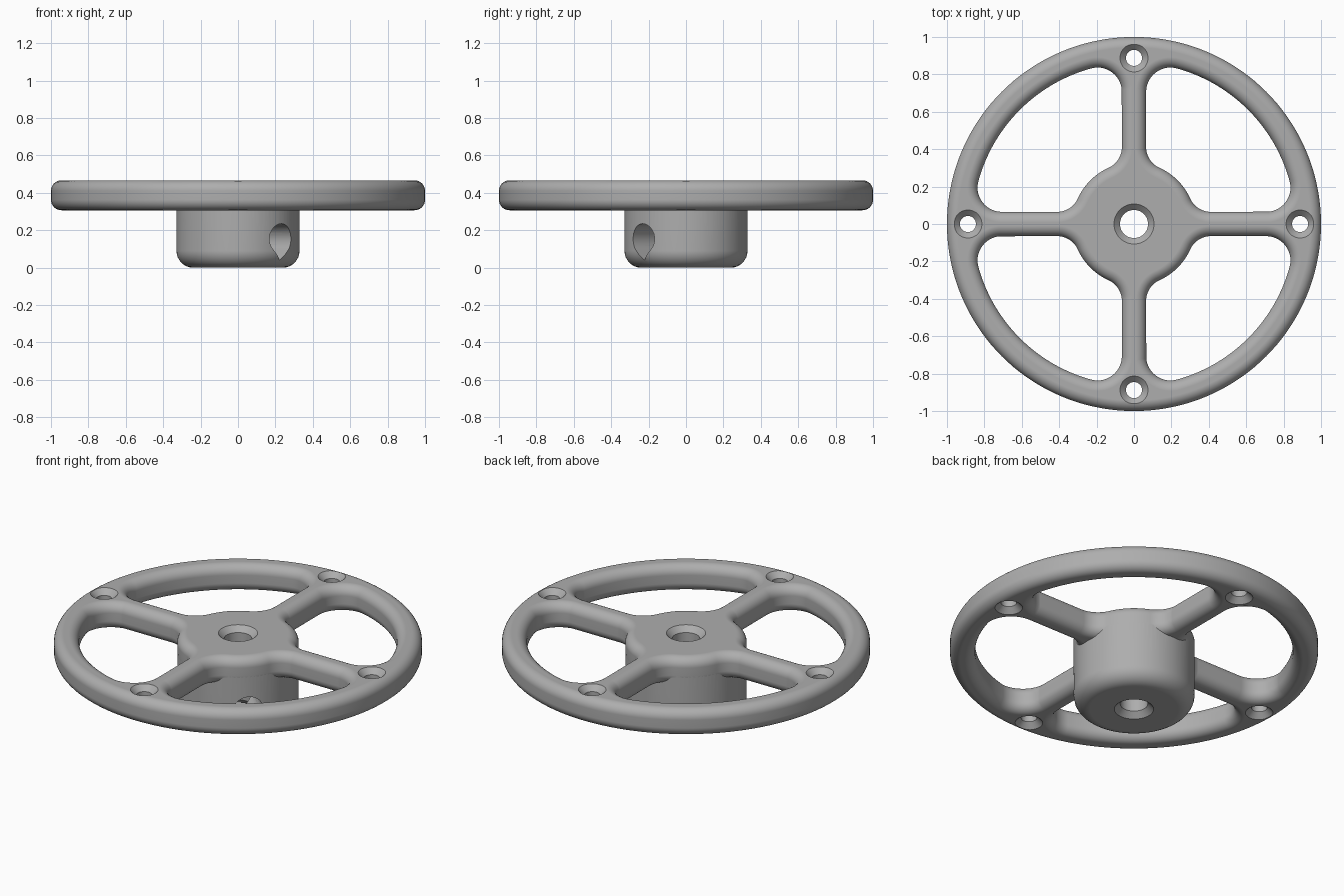
import bpy, bmesh
from math import sin, cos, pi, sqrt, atan2
from mathutils import Vector

cube = bpy.data.objects.get("Cube")
if cube:
    bpy.data.objects.remove(cube, do_unlink=True)

BOTTOM, TOP = 0.307, 0.467      # rim and spoke plate
ROUND = 0.056                   # edge rounding
HUB_R, RIM_R, SPOKE_W = 0.33, 0.863, 0.065
HUB_FILLET, RIM_FILLET = 0.12, 0.13
STEPS = 8

metal = bpy.data.materials.new("plain_grey")
grey = (0.42, 0.42, 0.42, 1)
metal.diffuse_color = grey
metal.use_nodes = True
metal.node_tree.nodes["Principled BSDF"].inputs["Base Color"].default_value = grey


def loft(name, loops):
    """Closed solid through a stack of equal-length loops."""
    bm = bmesh.new()
    rings = [[bm.verts.new(p) for p in loop] for loop in loops]
    for a, b in zip(rings, rings[1:]):
        for i in range(len(a)):
            j = (i + 1) % len(a)
            bm.faces.new((a[i], a[j], b[j], b[i]))
    bm.faces.new(rings[0][::-1])
    bm.faces.new(rings[-1])
    bmesh.ops.recalc_face_normals(bm, faces=bm.faces)
    mesh = bpy.data.meshes.new(name)
    bm.to_mesh(mesh)
    bm.free()
    mesh.materials.append(metal)
    obj = bpy.data.objects.new(name, mesh)
    bpy.context.collection.objects.link(obj)
    return obj


def arc(cx, cy, r, start, end, n):
    """Points along an arc, leaving out its end."""
    step = (end - start) / n
    return [(cx + r * cos(start + step * i), cy + r * sin(start + step * i)) for i in range(n)]


def turned(name, profile, n, x=0, y=0):
    """Turned solid from (radius, height) pairs."""
    return loft(name, [[(px, py, z) for px, py in arc(x, y, r, 0, 2 * pi, n)] for r, z in profile])


def edge_round():
    """(inset, height) pairs down one rounded edge section, bottom to top."""
    quarter = [i * pi / 2 / STEPS for i in range(STEPS + 1)]
    low = [(ROUND * (1 - sin(a)), BOTTOM + ROUND * (1 - cos(a))) for a in quarter]
    return low + [(d, BOTTOM + TOP - z) for d, z in reversed(low)]


def opening(d, z, turn):
    """Outline of one opening between spokes, widened by d."""
    hx, rx = SPOKE_W + HUB_FILLET, SPOKE_W + RIM_FILLET
    hy = sqrt((HUB_R + HUB_FILLET) ** 2 - hx ** 2)
    ry = sqrt((RIM_R - RIM_FILLET) ** 2 - rx ** 2)
    ah, ar = atan2(hy, hx), atan2(ry, rx)
    hf, rf = HUB_FILLET + d, RIM_FILLET + d
    pts = arc(0, 0, HUB_R - d, pi / 2 - ah, ah, 20)
    pts += arc(hx, hy, hf, ah + pi, pi, 14)
    pts += arc(rx, ry, rf, pi, ar, 18)
    pts += arc(0, 0, RIM_R + d, ar, pi / 2 - ar, 28)
    pts += arc(ry, rx, rf, pi / 2 - ar, -pi / 2, 18)
    pts += arc(hy, hx, hf, -pi / 2, -pi / 2 - ah, 14)
    c, s = cos(turn), sin(turn)
    return [(x * c - y * s, x * s + y * c, z) for x, y in pts]


def boolean(target, tool, operation):
    mod = target.modifiers.new(tool.name, "BOOLEAN")
    mod.object, mod.operation, mod.solver = tool, operation, "EXACT"
    tool.hide_render = True
    tools.append(tool)


tools = []

# Rim and spokes: a rounded disc with four openings
wheel = turned("handwheel", [(1 - d, z) for d, z in edge_round()], 144)
section = [(ROUND, BOTTOM - 0.05)] + edge_round() + [(ROUND, TOP + 0.05)]
for k in range(4):
    cutter = loft("opening_cutter", [opening(d, z, k * pi / 2) for d, z in section])
    boolean(wheel, cutter, "DIFFERENCE")

# Hub boss with a rounded lower edge
boss_round = 0.09
boss_r = HUB_R - 0.001
angles = [i * pi / 2 / STEPS for i in range(STEPS + 1)]
profile = [(boss_r - boss_round * (1 - sin(a)), boss_round * (1 - cos(a))) for a in angles]
boss = turned("hub_boss", profile + [(boss_r, TOP - ROUND - 0.03)], 96)
boolean(wheel, boss, "UNION")


# Countersunk bore and rim holes
def countersunk(name, r, wide, z0, z1, x=0, y=0):
    c = wide - r
    shape = [(wide, z0 - 0.05), (wide, z0), (r, z0 + c), (r, z1 - c), (wide, z1), (wide, z1 + 0.05)]
    boolean(wheel, turned(name, shape, 48, x, y), "DIFFERENCE")


countersunk("bore_cutter", 0.075, 0.107, 0, TOP)
for k in range(4):
    a = k * pi / 2
    countersunk("rim_hole_cutter", 0.043, 0.075, BOTTOM, TOP, 0.888 * cos(a), 0.888 * sin(a))

# Teardrop set-screw hole, running diagonally from the bore to the boss wall
hole_r, hole_z = 0.081, 0.154
drop = arc(0, 0, hole_r, -pi / 4, 5 * pi / 4, 30)
drop += [(-hole_r * sqrt(0.5), -hole_r * sqrt(0.5)), (0, -hole_r * sqrt(2))]
out = Vector((1, -1, 0)).normalized()
side = Vector((1, 1, 0)).normalized()
screw = loft("set_screw_cutter", [[out * t + side * u + Vector((0, 0, hole_z + v)) for u, v in drop]
                                  for t in (0.01, 0.5)])
boolean(wheel, screw, "DIFFERENCE")

# Bake the cuts, drop the helpers, shade smoothly
graph = bpy.context.evaluated_depsgraph_get()
baked = bpy.data.meshes.new_from_object(wheel.evaluated_get(graph))
wheel.modifiers.clear()
wheel.data = baked
for tool in tools:
    bpy.data.objects.remove(tool, do_unlink=True)
bpy.ops.object.select_all(action="DESELECT")
wheel.select_set(True)
bpy.context.view_layer.objects.active = wheel
bpy.ops.object.shade_smooth_by_angle(angle=pi / 6)
weighted = wheel.modifiers.new("weighted_normals", "WEIGHTED_NORMAL")
weighted.keep_sharp = True
